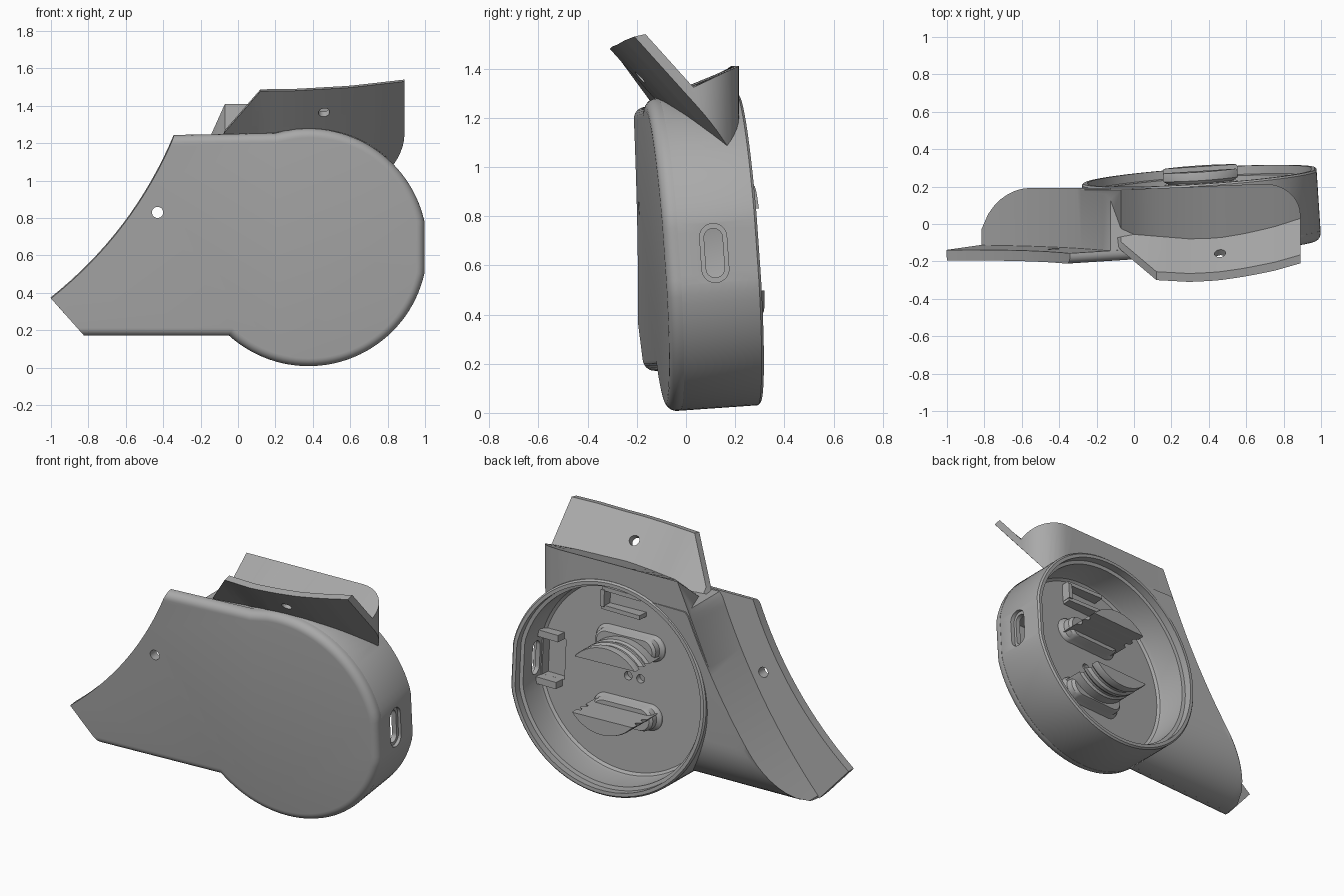
import bpy, bmesh, math
from math import sin, cos, sqrt, radians
from mathutils import Matrix, Vector

cube = bpy.data.objects.get("Cube")
if cube:
    bpy.data.objects.remove(cube)

CX, CZ, R = 0.38, 0.64, 0.635      # round housing centre and radius
LEAN_X, LEAN_Z, FRONT = 0.065, 0.07, -0.125   # slopes and depth of the front face
RIM, FLOOR = 0.382, 0.14           # depths measured back from the front face

grey = bpy.data.materials.new("matte grey")
grey.use_nodes = True
grey.diffuse_color = (0.4, 0.4, 0.4, 1)
grey.node_tree.nodes["Principled BSDF"].inputs["Base Color"].default_value = (0.4, 0.4, 0.4, 1)


def place(x, z, d):
    """Point on the tilted front plane, pushed back by d."""
    return Vector((x - LEAN_X * d, FRONT + LEAN_X * (x - CX) - LEAN_Z * (z - CZ) + d, z + LEAN_Z * d))


def finish(bm, name):
    bmesh.ops.recalc_face_normals(bm, faces=bm.faces)
    mesh = bpy.data.meshes.new(name)
    bm.to_mesh(mesh)
    bm.free()
    ob = bpy.data.objects.new(name, mesh)
    bpy.context.collection.objects.link(ob)
    mesh.materials.append(grey)
    return ob


def skin(rings):
    """Join matching rings of points into a closed solid."""
    bm = bmesh.new()
    loops = [[bm.verts.new(p) for p in ring] for ring in rings]
    n = len(loops[0])
    for a, b in zip(loops, loops[1:]):
        for i in range(n):
            j = (i + 1) % n
            bm.faces.new((a[i], a[j], b[j], b[i]))
    bm.faces.new(loops[0])
    bm.faces.new(loops[-1])
    return bm


def stack(outline, levels, centre=(CX, CZ)):
    """Solid from one outline, scaled about a centre at each depth."""
    cx, cz = centre
    return skin([[place(cx + (x - cx) * s, cz + (z - cz) * s, d) for x, z in outline]
                 for d, s in levels])


def inset(outline, amount, first):
    """Move the edges from index first onward inward; earlier edges stay in line."""
    pts = [Vector(p) for p in outline]
    n = len(pts)
    normals = []
    for i in range(n):
        t = (pts[(i + 1) % n] - pts[i]).normalized()
        normals.append(Vector((-t.y, t.x)))
    moved = []
    for i, p in enumerate(pts):
        a, b = normals[i - 1], normals[i]
        oa = amount if (i - 1) % n >= first else 0
        ob = amount if i >= first else 0
        det = a.x * b.y - a.y * b.x
        if abs(det) < 0.01:
            shift = a * oa
        else:
            shift = Vector((oa * b.y - ob * a.y, a.x * ob - b.x * oa)) / det
        moved.append(p + shift)
    return moved


def arc(a, b, sag, n=16):
    """Curve from a to b that bows sideways by sag."""
    a, b = Vector(a), Vector(b)
    t = (b - a).normalized()
    side = Vector((-t.y, t.x))
    return [tuple(a.lerp(b, i / n) + side * sag * 4 * (i / n) * (1 - i / n)) for i in range(n + 1)]


def circle(r, flat, a0=0, a1=360, n=96):
    return [(CX + min(r * cos(radians(a)), flat), CZ + r * sin(radians(a)))
            for a in (a0 + (a1 - a0) * i / n for i in range(n))]


def table(x, pts):
    for (x0, y0), (x1, y1) in zip(pts, pts[1:]):
        if x <= x1:
            break
    return y0 + (y1 - y0) * (x - x0) / (x1 - x0)


def box(name, size, matrix, round_edges=0.0):
    """Box, optionally with rounded edges along its own x axis."""
    bm = bmesh.new()
    bmesh.ops.create_cube(bm, size=1, matrix=Matrix.Diagonal((*size, 1)))
    if round_edges:
        along = [e for e in bm.edges if abs(e.verts[0].co.x - e.verts[1].co.x) > 1e-4]
        bmesh.ops.bevel(bm, geom=along, offset=round_edges, segments=8, affect='EDGES', profile=0.5)
    bmesh.ops.transform(bm, matrix=matrix, verts=bm.verts)
    return finish(bm, name)


def peg(name, r, depth, at, direction):
    bm = bmesh.new()
    turn = Vector(direction).to_track_quat('Z', 'Y').to_matrix().to_4x4()
    bmesh.ops.create_cone(bm, cap_ends=True, segments=24, radius1=r, radius2=r, depth=depth,
                          matrix=Matrix.Translation(at) @ turn)
    return finish(bm, name)


def combine(body, tool, operation):
    mod = body.modifiers.new(operation.lower(), 'BOOLEAN')
    mod.operation, mod.object, mod.solver = operation, tool, 'EXACT'
    bpy.context.view_layer.objects.active = body
    bpy.ops.object.modifier_apply(modifier=mod.name)
    bpy.data.objects.remove(tool)


# Front plate: round disc running into a pointed flange, filleted except on the flange tip
hollow = arc((-0.34, 1.24), (-1.0, 0.37), 0.07)
outline = hollow + [(-0.82, 0.168)] + circle(R, 0.62, -132, 100, 72) + [(0.2, 1.25)]
rings = []
for a in range(0, 91, 15):
    ring = inset(outline, 0.045 * (1 - sin(radians(a))), len(hollow))
    rings.append([place(x, z, 0.045 * (1 - cos(radians(a)))) for x, z in ring])
rings.append([place(x, z, 0.057) for x, z in outline])
body = finish(skin(rings), "housing")

# Round cup wall behind the plate
cup = finish(stack(circle(R, 0.62), [(0.04, 0.985), (0.06, 1), (RIM - 0.01, 1), (RIM, 0.985)]), "cup_wall")

# Side block: hollow upper face, underside sweeping round into the back
edge = list(reversed(arc((-0.07, 1.41), (-0.815, 0.185), 0.07, 28)))
rings = []
for x, top in edge + [(0.1, 1.24), (0.22, 1.24)]:
    zt = min(top, 1.24)
    start = place(x, 0.172, 0.055).y
    reach = min(1.0, (zt - 0.172) / 0.325)
    sweep = []
    for i in range(15):
        a = math.acos(1 - reach) * i / 14
        sweep.append((x, start + (0.19 - start) * sin(a), 0.172 + 0.325 * (1 - cos(a))))
    rings.append([(x, place(x, 0.172, 0.05).y, 0.172)] + sweep
                 + [(x, sweep[-1][1] + 0.002, zt + 0.001), (x, place(x, zt, 0.05).y, zt + 0.001)])
block = finish(skin(rings), "side_block")

# Upper wing: slanted plate rising forward from a groove, with a rounded end
SL = 1.11
rings = []
stations = [-0.07, 0.0, 0.06, 0.12] + [0.12 + 0.58 * i / 10 for i in range(1, 11)]
stations += [0.7 + 0.19 * sin(radians(9 * i)) for i in range(1, 11)]
for x in stations:
    oy = table(x, [(-0.07, -0.14), (0.12, -0.3), (0.3, -0.31), (0.45, -0.302), (0.6, -0.28), (0.75, -0.25), (0.89, -0.21)])
    oz = table(x, [(-0.07, 1.26), (0.12, 1.478), (0.3, 1.48), (0.6, 1.497), (0.89, 1.53)])
    c = oz + SL * oy
    gy = table(x, [(-0.07, -0.05), (0.3, -0.08), (0.45, -0.075), (0.6, -0.05), (0.75, -0.015), (0.89, 0.03)])
    gz = c + 0.06 - SL * gy
    iy = oy + 0.045
    u = min(1.0, max(0.0, (x - 0.7) / 0.19))
    full = table(x, [(-0.07, 0.183), (0.7, 0.215), (0.89, 0.215)])
    yb = full - 0.17 * (1 - sqrt(max(0.0, 1 - u * u)))
    zb = gz + (1.41 - gz) * (yb - gy) / (full - gy)
    low = c - SL * yb
    slant = 0.45 * (1.41 - low) if x == stations[0] else 0
    rings.append([(x, yb, zb), (x, gy, gz), (x, iy, c + 0.06 - SL * iy), (x, oy, oz), (x - slant, yb, low)])
wing = finish(skin(rings), "upper_wing")

for part in (cup, block, wing):
    combine(body, part, 'UNION')

# Hollow of the cup, with a stepped lip and rounded floor edge
cavity = finish(stack(circle(0.605, 0.59),
                      [(FLOOR, 0.93), (FLOOR + 0.012, 0.955), (FLOOR + 0.035, 0.965), (RIM - 0.05, 0.965),
                       (RIM - 0.045, 1), (RIM + 0.2, 1)]), "cavity_cutter")
combine(body, cavity, 'DIFFERENCE')

# Openings: side slot with a shallow surround, port pocket, screw holes
lean = Matrix.Rotation(radians(4), 4, 'X')
slot_at = Matrix.Translation((0.98, 0.115, 0.65)) @ lean
combine(body, box("surround_cutter", (0.03, 0.11, 0.24), slot_at, 0.054), 'DIFFERENCE')
combine(body, box("slot_cutter", (0.3, 0.075, 0.2), slot_at, 0.037), 'DIFFERENCE')
pocket_at = Matrix.Translation(place(0.87, CZ, FLOOR + 0.03)) @ lean
combine(body, box("pocket_cutter", (0.14, 0.16, 0.24), pocket_at), 'DIFFERENCE')
combine(body, peg("flange_hole_cutter", 0.03, 0.3, (-0.43, -0.17, 0.83), (0, 1, 0)), 'DIFFERENCE')
combine(body, peg("wing_hole_cutter", 0.03, 0.3, (0.46, -0.18, 1.37), (0, SL, 1)), 'DIFFERENCE')
for x in (0.31, 0.39):
    combine(body, peg("floor_hole_cutter", 0.025, 0.06, place(x, 0.64, FLOOR), (0, 1, 0)), 'DIFFERENCE')

# Two half-moon winding posts, grooved on the curved side, on flared feet
parts = [body]
for name, side in (("upper_post", 1), ("lower_post", -1)):
    mid = 0.635
    moon = [(CX + 0.26 * cos(radians(a)), mid + side * 0.26 * sin(radians(a)))
            for a in (40 + 100 * i / 24 for i in range(25))]
    levels = [(FLOOR - 0.02, 1), (0.27, 1), (0.28, 0.88), (0.295, 0.88), (0.31, 1), (0.33, 1),
              (0.345, 0.88), (0.36, 0.88), (0.375, 1), (0.41, 1), (0.42, 0.97)]
    parts.append(finish(stack(moon, levels, (CX, mid + side * 0.167)), name))
    foot_z = mid + side * 0.205
    foot = [(CX + math.copysign(0.13, cos(radians(a))) + 0.07 * cos(radians(a)), foot_z + 0.07 * sin(radians(a)))
            for a in (5 + 10 * i for i in range(36))]
    parts.append(finish(stack(foot, [(FLOOR - 0.02, 1.15), (FLOOR + 0.01, 1.1), (FLOOR + 0.025, 1),
                                     (FLOOR + 0.06, 0.98), (FLOOR + 0.075, 0.9)], (CX, foot_z)), name + "_foot"))

# Brackets on the cup floor
for name, x, z, w, h in (("port_bracket_top", 0.88, 0.78, 0.14, 0.04),
                         ("port_bracket_bottom", 0.88, 0.5, 0.14, 0.04),
                         ("tray_top", 0.42, 1.14, 0.26, 0.025),
                         ("tray_bottom", 0.42, 1.03, 0.26, 0.025),
                         ("tray_end", 0.54, 1.085, 0.025, 0.1)):
    parts.append(box(name, (w, 0.08, h), Matrix.Translation(place(x, z, FLOOR + 0.02)) @ lean))

for ob in parts:
    bpy.ops.object.select_all(action='DESELECT')
    ob.select_set(True)
    bpy.context.view_layer.objects.active = ob
    bpy.ops.object.shade_smooth_by_angle(angle=radians(30))
